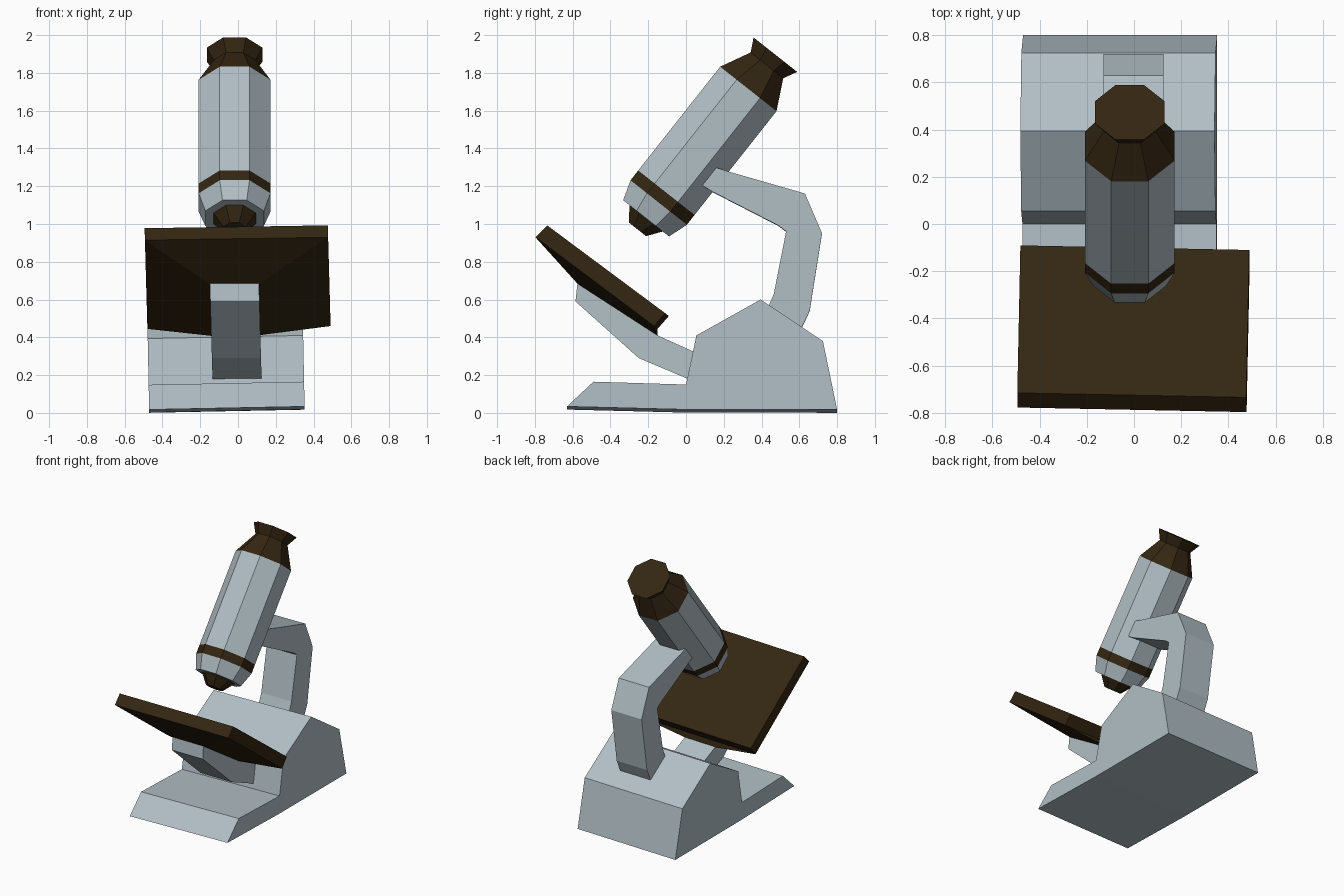
import bpy
import bmesh
import math
from mathutils import Matrix, Vector

cube = bpy.data.objects.get("Cube")
if cube:
    bpy.data.objects.remove(cube, do_unlink=True)


def make_material(name, rgb):
    mat = bpy.data.materials.new(name)
    mat.use_nodes = True
    mat.diffuse_color = (*rgb, 1)
    mat.node_tree.nodes["Principled BSDF"].inputs["Base Color"].default_value = (*rgb, 1)
    return mat


GREY = make_material("pale blue grey", (0.44, 0.52, 0.56))
BROWN = make_material("dark brown", (0.034, 0.019, 0.006))


def loft(name, rings, mat, matrix, start_cap=True, end_cap=True):
    """Join equal rings of points into a flat-faced solid."""
    bm = bmesh.new()
    loops = [[bm.verts.new(p) for p in ring] for ring in rings]
    for a, b in zip(loops, loops[1:]):
        for i in range(len(a)):
            j = (i + 1) % len(a)
            bm.faces.new((a[i], a[j], b[j], b[i]))
    if start_cap:
        bm.faces.new(loops[0][::-1])
    if end_cap:
        bm.faces.new(loops[-1])
    bmesh.ops.transform(bm, matrix=matrix, verts=bm.verts)
    bmesh.ops.recalc_face_normals(bm, faces=bm.faces)
    mesh = bpy.data.meshes.new(name)
    bm.to_mesh(mesh)
    bm.free()
    mesh.materials.append(mat)
    obj = bpy.data.objects.new(name, mesh)
    bpy.context.collection.objects.link(obj)
    return obj


def lean(x_by_z, y_by_x, z_by_x):
    """Slight hand-made lean of the parts."""
    return Matrix(((1, 0, x_by_z, 0), (y_by_x, 1, 0, 0), (z_by_x, 0, 1, 0), (0, 0, 0, 1)))


def slab(name, profile, x0, x1, mat, matrix):
    """Extrude a side profile of (y, z) points across x."""
    return loft(name, [[(x, y, z) for y, z in profile] for x in (x0, x1)], mat, matrix)


# Foot of the instrument
slab("base", [(-0.63, 0.027), (-0.49, 0.158), (0.0, 0.143), (0.055, 0.403),
              (0.395, 0.593), (0.725, 0.373), (0.80, 0.01), (0.0, 0.011)],
     -0.47, 0.353, GREY, lean(-0.02, 0, 0.02))

# Bracket carrying the stage
slab("stage_support", [(-0.575, 0.685), (-0.585, 0.59), (-0.25, 0.29), (0.01, 0.18),
                       (0.12, 0.18), (0.12, 0.29), (0.05, 0.32), (-0.15, 0.41)],
     -0.13, 0.13, GREY, lean(-0.028, 0, 0.0))


# Tilted stage with a tapered underside
def rect(front, back, x0, x1):
    return [(x0, *front), (x1, *front), (x1, *back), (x0, *back)]


loft("stage", [rect((-0.725, 0.985), (-0.10, 0.52), -0.467, 0.503),
               rect((-0.787, 0.922), (-0.16, 0.452), -0.467, 0.503),
               rect((-0.572, 0.682), (-0.152, 0.41), -0.13, 0.13)],
     BROWN, lean(-0.028, -0.02, 0.0155))

# Bent arm from base to tube
slab("arm", [(0.12, 1.31), (0.23, 1.275), (0.63, 1.16), (0.72, 0.95), (0.655, 0.54),
             (0.59, 0.40), (0.42, 0.52), (0.465, 0.63), (0.53, 0.96), (0.49, 0.99),
             (0.14, 1.17), (0.06, 1.22)],
     -0.13, 0.125, GREY, lean(0, 0, 0.01))

# Octagonal tube: rings are (distance along axis, half width across flats)
SIDES = 8
AXIS = Vector((0, 0.62, 0.785)).to_track_quat('Z', 'Y').to_matrix().to_4x4()
TUBE = Matrix.Translation((-0.018, 0.33, 1.715)) @ AXIS


def tube_part(name, rings, mat, start_cap=False, end_cap=False):
    step = 2 * math.pi / SIDES
    points = []
    for t, half in rings:
        r = half / math.cos(step / 2)
        points.append([(r * math.cos((i + 0.5) * step), r * math.sin((i + 0.5) * step), t)
                       for i in range(SIDES)])
    return loft(name, points, mat, TUBE, start_cap, end_cap)


tube_part("objective", [(-0.947, 0.058), (-0.865, 0.118)], BROWN, start_cap=True)
tube_part("tube_nose", [(-0.873, 0.155), (-0.766, 0.19)], GREY, start_cap=True)
tube_part("tube_band", [(-0.766, 0.19), (-0.70, 0.19)], BROWN)
tube_part("tube_body", [(-0.70, 0.19), (0, 0.19)], GREY)
tube_part("eyepiece", [(0, 0.19), (0.159, 0.11), (0.231, 0.147)], BROWN, end_cap=True)
